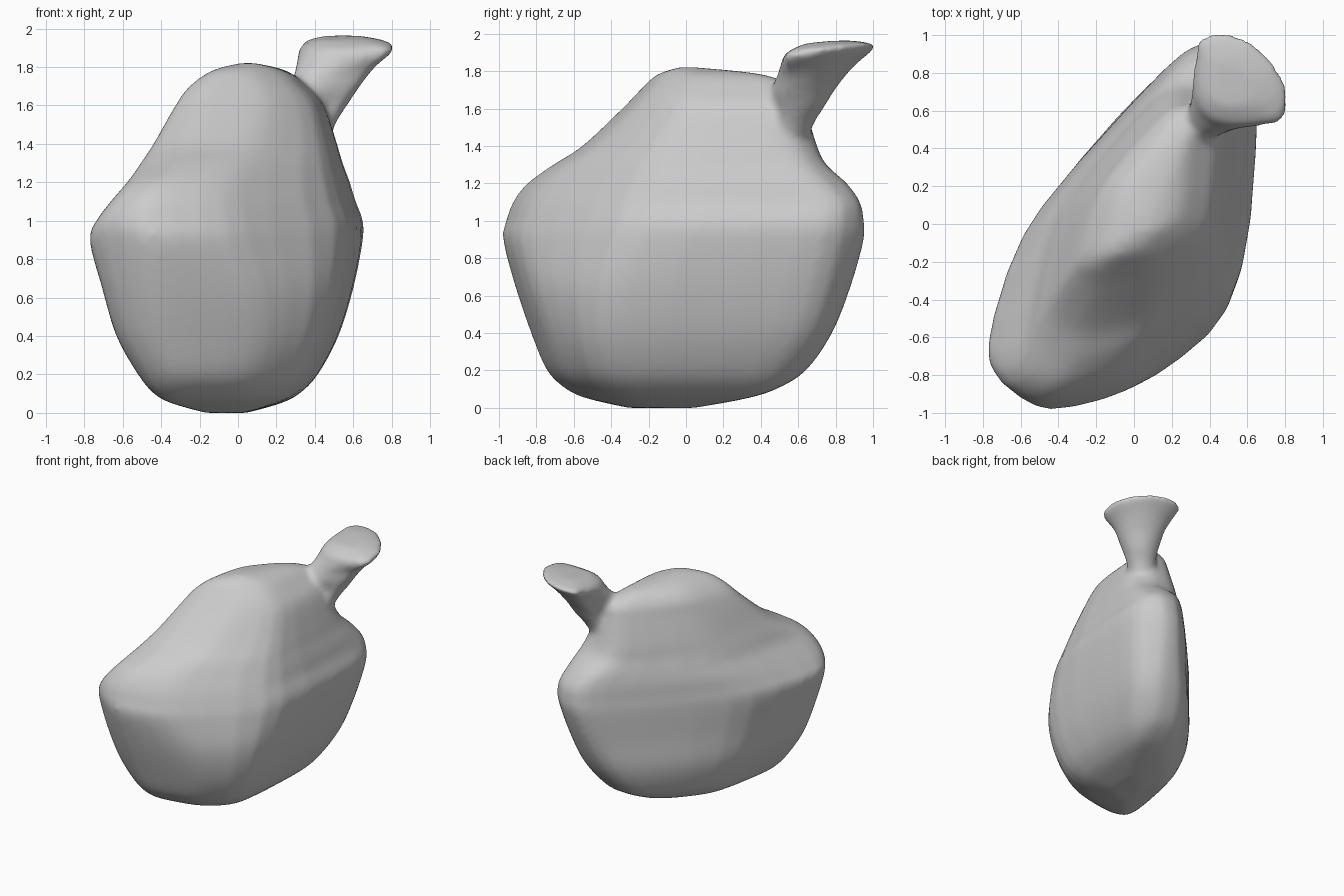
import bpy, bmesh, math
from mathutils import Vector

cube = bpy.data.objects.get("Cube")
if cube:
    bpy.data.objects.remove(cube, do_unlink=True)

R2 = math.sqrt(2)

# Body levels: height, then reach toward E, NE, N, NW, W, SW, S, SE
LEVELS = [
    (0, .05, .06, .05, .05, .18, .34, .32, .19),
    (.05, .23, .36, .32, .24, .36, .62, .54, .38),
    (.1, .33, .52, .48, .33, .46, .73, .66, .49),
    (.2, .43, .66, .64, .42, .55, .83, .77, .6),
    (.4, .54, .82, .78, .48, .67, .95, .86, .7),
    (.65, .62, .93, .88, .48, .75, 1.04, .95, .74),
    (.9, .67, 1.01, .95, .48, .82, 1.1, 1.02, .7),
    (1, .67, 1.02, .95, .47, .78, 1.1, 1, .67),
    (1.1, .63, 1, .93, .46, .7, 1.05, .96, .63),
    (1.2, .6, .92, .86, .44, .61, .95, .88, .58),
    (1.3, .56, .83, .75, .41, .54, .78, .74, .53),
    (1.4, .53, .77, .7, .39, .47, .64, .58, .47),
    (1.6, .46, .7, .64, .33, .35, .43, .36, .35),
    (1.7, .37, .65, .6, .29, .27, .33, .26, .27),
    (1.78, .26, .46, .42, .2, .15, .2, .17, .17),
    (1.82, .1, .1, .06, .03, 0, .03, .05, .1),
]

# Corners of the outline that lean in: corner, corner leaned toward, amount
LEANS = [(3, 0, .15), (7, 5, .07), (6, 2, .065), (5, 6, .1)]

# Stalk rings: along and across the diagonal, height,
# outer, inner and cross sizes, tilt
STALK = [
    (.56, .12, 1.3, .12, .12, .1, 0),
    (.68, .12, 1.5, .12, .13, .11, .1),
    (.74, .12, 1.6, .14, .17, .13, .1),
    (.8, .12, 1.7, .15, .28, .17, .15),
    (.87, .13, 1.8, .17, .3, .22, .2),
    (.92, .14, 1.89, .21, .27, .31, .2),
    (.91, .14, 1.925, .18, .23, .27, .15),
    (.9, .15, 1.955, .1, .14, .14, .1),
]


def cut_corners(pts, t):
    """Round a closed outline by cutting each corner."""
    out = []
    for a, b in zip(pts, pts[1:] + pts[:1]):
        out += [a.lerp(b, t), a.lerp(b, 1 - t)]
    return out


def body_ring(z, *reach):
    """Rounded outline reaching a set distance in eight directions."""
    corners = []
    for i in range(8):
        a = i * math.pi / 4
        h, g = reach[i], reach[(i + 1) % 8]
        side = g * R2 - h
        corners.append(Vector((h * math.cos(a) - side * math.sin(a),
                               h * math.sin(a) + side * math.cos(a), z)))
    for i, j, amount in LEANS:
        corners[i] = corners[i].lerp(corners[j], amount)
    return cut_corners(cut_corners(corners, .18), .25)


def stalk_ring(u, v, z, outer, inner, cross, tilt, sides=32):
    """Tilted ring along the body's diagonal, tapering on its inner side."""
    ring = []
    for i in range(sides):
        c, s = math.cos(i * math.tau / sides), math.sin(i * math.tau / sides)
        du = outer * c if c > 0 else -inner * abs(c) ** 2.5
        dv = cross * s
        ring.append(Vector(((u + du - v - dv) / R2, (u + du + v + dv) / R2,
                            z + tilt * (du + dv / 3))))
    return ring


def smooth_rows(rings, steps=5):
    """Add flowing in-between rings to a stack."""
    out = []
    last = len(rings) - 1
    for k in range(last):
        before, a, b, after = (rings[min(max(k + d, 0), last)] for d in (-1, 0, 1, 2))
        for s in range(steps):
            t = s / steps
            out.append([q + (r - p) * t / 2
                        + (2 * p - 5 * q + 4 * r - w) * t ** 2 / 2
                        + (3 * q - p - 3 * r + w) * t ** 3 / 2
                        for p, q, r, w in zip(before, a, b, after)])
    return out + [rings[-1]]


def loft(bm, rings):
    """Skin a stack of equal rings and close both ends."""
    rows = [[bm.verts.new(p) for p in ring] for ring in smooth_rows(rings)]
    for low, high in zip(rows, rows[1:]):
        for i in range(len(low)):
            j = (i + 1) % len(low)
            bm.faces.new((low[i], low[j], high[j], high[i]))
    bm.faces.new(rows[0][::-1])
    bm.faces.new(rows[-1])


# One fused skin: rounded body with a flared stalk
bm = bmesh.new()
loft(bm, [body_ring(*level) for level in LEVELS])
loft(bm, [stalk_ring(*ring) for ring in STALK])
bmesh.ops.recalc_face_normals(bm, faces=bm.faces)
mesh = bpy.data.meshes.new("body_with_stalk")
bm.to_mesh(mesh)
bm.free()
body = bpy.data.objects.new("body_with_stalk", mesh)
bpy.context.collection.objects.link(body)

# Plain grey material
grey = bpy.data.materials.new("plain grey")
grey.use_nodes = True
colour = (.6, .6, .6, 1)
grey.diffuse_color = colour
grey.node_tree.nodes["Principled BSDF"].inputs["Base Color"].default_value = colour
mesh.materials.append(grey)

# Blend the stalk into the body
remesh = body.modifiers.new("fuse", "REMESH")
remesh.mode = "VOXEL"
remesh.voxel_size = .02
remesh.use_smooth_shade = True
soften = body.modifiers.new("soften", "SMOOTH")
soften.factor = .5
soften.iterations = 14
